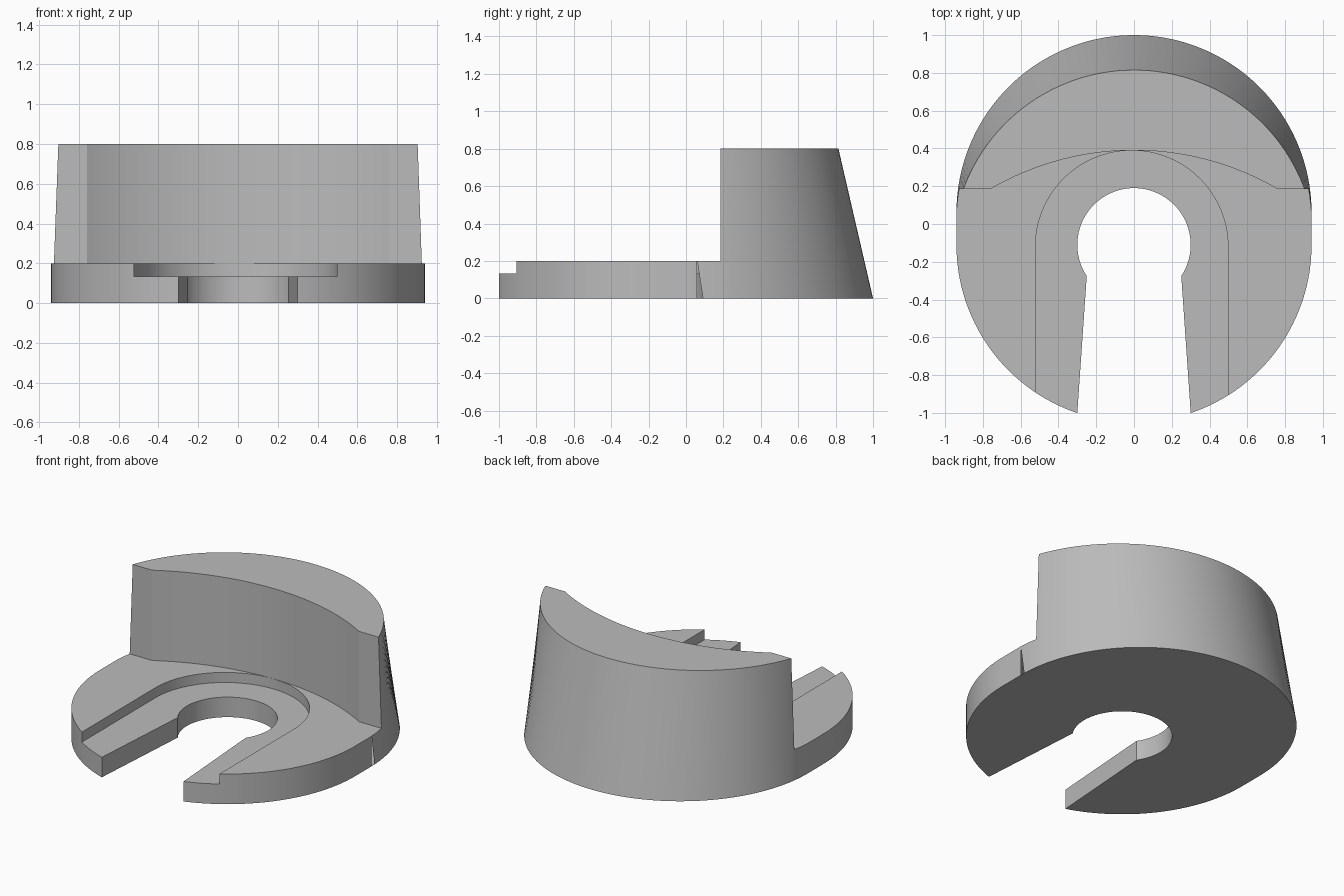
import bpy, bmesh
from math import sin, cos, pi, radians, asin, hypot

cube = bpy.data.objects.get("Cube")
if cube:
    bpy.data.objects.remove(cube, do_unlink=True)

grey = bpy.data.materials.new("plain grey")
grey.use_nodes = True
COLOUR = (0.5, 0.5, 0.5, 1)
grey.diffuse_color = COLOUR
grey.node_tree.nodes["Principled BSDF"].inputs["Base Color"].default_value = COLOUR


def arc(cx, cy, r, a0, a1, n):
    """Points along a circular arc, angles in radians."""
    return [(cx + r * cos(a0 + (a1 - a0) * i / n),
             cy + r * sin(a0 + (a1 - a0) * i / n)) for i in range(n + 1)]


def loft(name, low, high, z0, z1):
    """Closed solid between two outlines with matching point counts."""
    bm = bmesh.new()
    a = [bm.verts.new((x, y, z0)) for x, y in low]
    b = [bm.verts.new((x, y, z1)) for x, y in high]
    n = len(a)
    bm.faces.new(a[::-1])
    bm.faces.new(b)
    for i in range(n):
        j = (i + 1) % n
        bm.faces.new((a[i], a[j], b[j], b[i]))
    bmesh.ops.recalc_face_normals(bm, faces=bm.faces)
    mesh = bpy.data.meshes.new(name)
    bm.to_mesh(mesh)
    bm.free()
    mesh.materials.append(grey)
    ob = bpy.data.objects.new(name, mesh)
    bpy.context.collection.objects.link(ob)
    return ob


HALF, SIDE_Y, HUB_Y, TOP_BACK = 0.94, 0.06, -0.11, 0.815

# Body: round plan whose back leans forward to a flatter arc at the top
rise = TOP_BACK - SIDE_Y
top_r = (rise ** 2 + HALF ** 2) / (2 * rise)
top_cy = TOP_BACK - top_r
a = asin((SIDE_Y - top_cy) / top_r)
front = arc(0, HUB_Y, HALF, -pi, 0, 96)
body = loft("slotted_base_with_back_wall",
            front + arc(0, SIDE_Y, HALF, 0, pi, 96),
            front + arc(0, top_cy, top_r, a, pi - a, 96), 0, 0.8)

# Wall cutter: clears everything in front of the concave wall face
WALL_Y, BOW_X, BOW = 0.185, 0.76, 0.205
bow_r = (BOW ** 2 + BOW_X ** 2) / (2 * BOW)
b = asin(BOW_X / bow_r)
wall = [(-1.2, -1.2), (1.2, -1.2), (1.2, WALL_Y)]
wall += arc(0, WALL_Y + BOW - bow_r, bow_r, pi / 2 - b, pi / 2 + b, 64)
wall += [(-1.2, WALL_Y)]

# Recess cutter: shallow U-shaped step around the slot
recess = [(-0.522, -1.2), (0.498, -1.2)] + arc(-0.012, -0.121, 0.51, 0, pi, 64)

# Slot cutter: round hole opening into a flared channel
neck = radians(-33.5)
slot = [(-0.314, -1.2), (0.314, -1.2)] + arc(0, HUB_Y, 0.3, neck, pi - neck, 64)

for name, outline, z0, z1 in (("wall_cutter", wall, 0.2, 1.2),
                              ("recess_cutter", recess, 0.133, 0.3),
                              ("slot_cutter", slot, -0.2, 0.5)):
    cutter = loft(name, outline, outline, z0, z1)
    cutter.hide_render = True
    mod = body.modifiers.new(name, 'BOOLEAN')
    mod.operation = 'DIFFERENCE'
    mod.solver = 'EXACT'
    mod.object = cutter
    bpy.ops.object.select_all(action='DESELECT')
    bpy.context.view_layer.objects.active = body
    body.select_set(True)
    bpy.ops.object.modifier_apply(modifier=name)
    bpy.data.objects.remove(cutter, do_unlink=True)

bpy.ops.object.shade_smooth_by_angle(angle=radians(20))
